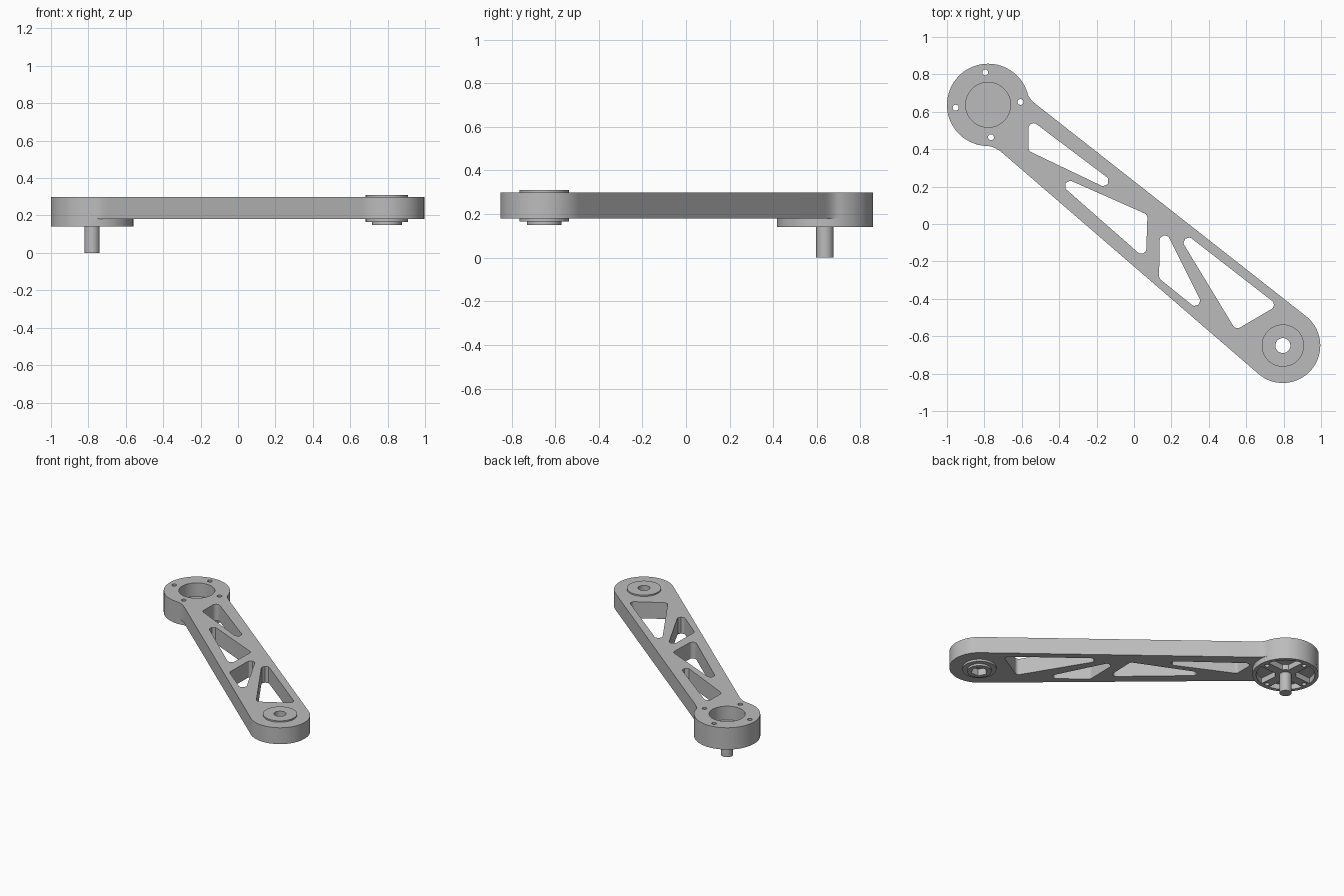
import bpy, bmesh, math
from mathutils import Vector

if "Cube" in bpy.data.objects:
    bpy.data.objects.remove(bpy.data.objects["Cube"])

grey = bpy.data.materials.new("satin_grey")
grey.use_nodes = True
grey.diffuse_color = (0.5, 0.5, 0.5, 1)
grey.node_tree.nodes["Principled BSDF"].inputs["Base Color"].default_value = (0.5, 0.5, 0.5, 1)

MOTOR = Vector((-0.78, 0.637))    # wide end of the arm
PIVOT = Vector((0.796, -0.65))    # narrow end of the arm


def arc(c, r, a0, a1, n):
    """Points along an arc, angles in degrees."""
    angles = [math.radians(a0 + (a1 - a0) * i / n) for i in range(n + 1)]
    return [c + Vector((math.cos(a), math.sin(a))) * r for a in angles]


def circle(c, r, n=64, turn=0):
    return arc(c, r, turn, turn + 360, n)[:-1]


def bend(a, ctrl, b, n=6):
    """Soft blend from a to b around a control point."""
    return [a.lerp(ctrl, i / n).lerp(ctrl.lerp(b, i / n), i / n) for i in range(1, n + 1)]


def rounded(corners, r=0.027, n=8):
    """Polygon with every corner filleted."""
    pts = [Vector(c) for c in corners]
    out = []
    for i, p in enumerate(pts):
        u = (pts[i - 1] - p).normalized()
        v = (pts[(i + 1) % len(pts)] - p).normalized()
        half = u.angle(v) / 2
        c = p + (u + v).normalized() * r / math.sin(half)
        s, e = p + u * r / math.tan(half) - c, p + v * r / math.tan(half) - c
        out += [c + s.lerp(e, k / n).normalized() * r for k in range(n + 1)]
    return out


def prism(name, loops, z0, z1):
    """Extrude an outline (first loop) with holes (other loops)."""
    cu = bpy.data.curves.new(name, "CURVE")
    cu.dimensions = "2D"
    cu.fill_mode = "BOTH"
    cu.extrude = (z1 - z0) / 2
    for loop in loops:
        sp = cu.splines.new("POLY")
        sp.points.add(len(loop) - 1)
        for pt, co in zip(sp.points, loop):
            pt.co = (co.x, co.y, 0, 1)
        sp.use_cyclic_u = True
    tmp = bpy.data.objects.new(name + "_profile", cu)
    bpy.context.collection.objects.link(tmp)
    deps = bpy.context.evaluated_depsgraph_get()
    mesh = bpy.data.meshes.new_from_object(tmp.evaluated_get(deps))
    bpy.data.objects.remove(tmp)
    bm = bmesh.new()
    bm.from_mesh(mesh)
    bmesh.ops.remove_doubles(bm, verts=bm.verts, dist=0.0002)
    bmesh.ops.translate(bm, verts=bm.verts, vec=(0, 0, (z0 + z1) / 2))
    bmesh.ops.recalc_face_normals(bm, faces=bm.faces)
    bm.to_mesh(mesh)
    bm.free()
    mesh.materials.clear()
    mesh.materials.append(grey)
    ob = bpy.data.objects.new(name, mesh)
    bpy.context.collection.objects.link(ob)
    bpy.ops.object.select_all(action="DESELECT")
    ob.select_set(True)
    bpy.context.view_layer.objects.active = ob
    bpy.ops.object.shade_smooth_by_angle(angle=math.radians(30))
    return ob


# Arm outline: round ends joined by two tapering edges
outline = arc(MOTOR, 0.22, 14, 268, 56)
outline += bend(outline[-1], Vector((-0.745, 0.416)), Vector((-0.70, 0.377)))
outline += arc(PIVOT, 0.2, 229, 412, 40)
outline.append(Vector((-0.52, 0.637)))
outline += bend(outline[-1], Vector((-0.555, 0.664)), outline[0])[:-1]

# Weight-saving triangular cutouts
cutouts = [rounded(t) for t in (
    [(-0.564, 0.566), (0.07, 0.088), (-0.564, 0.391)],
    [(-0.493, 0.30), (0.072, 0.05), (0.064, -0.19)],
    [(0.139, 0.024), (0.406, -0.51), (0.134, -0.291)],
    [(0.193, 0.012), (0.769, -0.435), (0.544, -0.567)],
)]
spokes = [5 + 90 * i for i in range(4)]
screws = [circle(arc(MOTOR, 0.174, a, a, 1)[0], 0.016, 20) for a in spokes]

prism("arm", [outline, circle(MOTOR, 0.12), circle(PIVOT, 0.113)] + cutouts + screws, 0.18, 0.30)
prism("well_floor", [circle(MOTOR, 0.12)], 0.18, 0.20)

# Motor base: rim and four spokes left between sector windows
windows = []
for a in spokes:
    outer = math.degrees(math.asin(0.033 / 0.195))
    inner = math.degrees(math.asin(0.033 / 0.07))
    windows.append(arc(MOTOR, 0.195, a + outer, a + 90 - outer, 14)
                   + arc(MOTOR, 0.07, a + 90 - inner, a + inner, 6))
prism("motor_base", [circle(MOTOR, 0.22)] + windows + screws, 0.14, 0.18)
prism("motor_shaft", [circle(MOTOR, 0.04, 40)], 0, 0.14)

# Pivot bushing with a through hole and a hexagonal recess below
nut = circle(PIVOT, 0.056, 6)
prism("bushing", [circle(PIVOT, 0.113), circle(PIVOT, 0.04, 40)], 0.20, 0.31)
prism("bushing_flange", [circle(PIVOT, 0.113), nut], 0.165, 0.20)
prism("bushing_collar", [circle(PIVOT, 0.08), nut], 0.15, 0.165)
